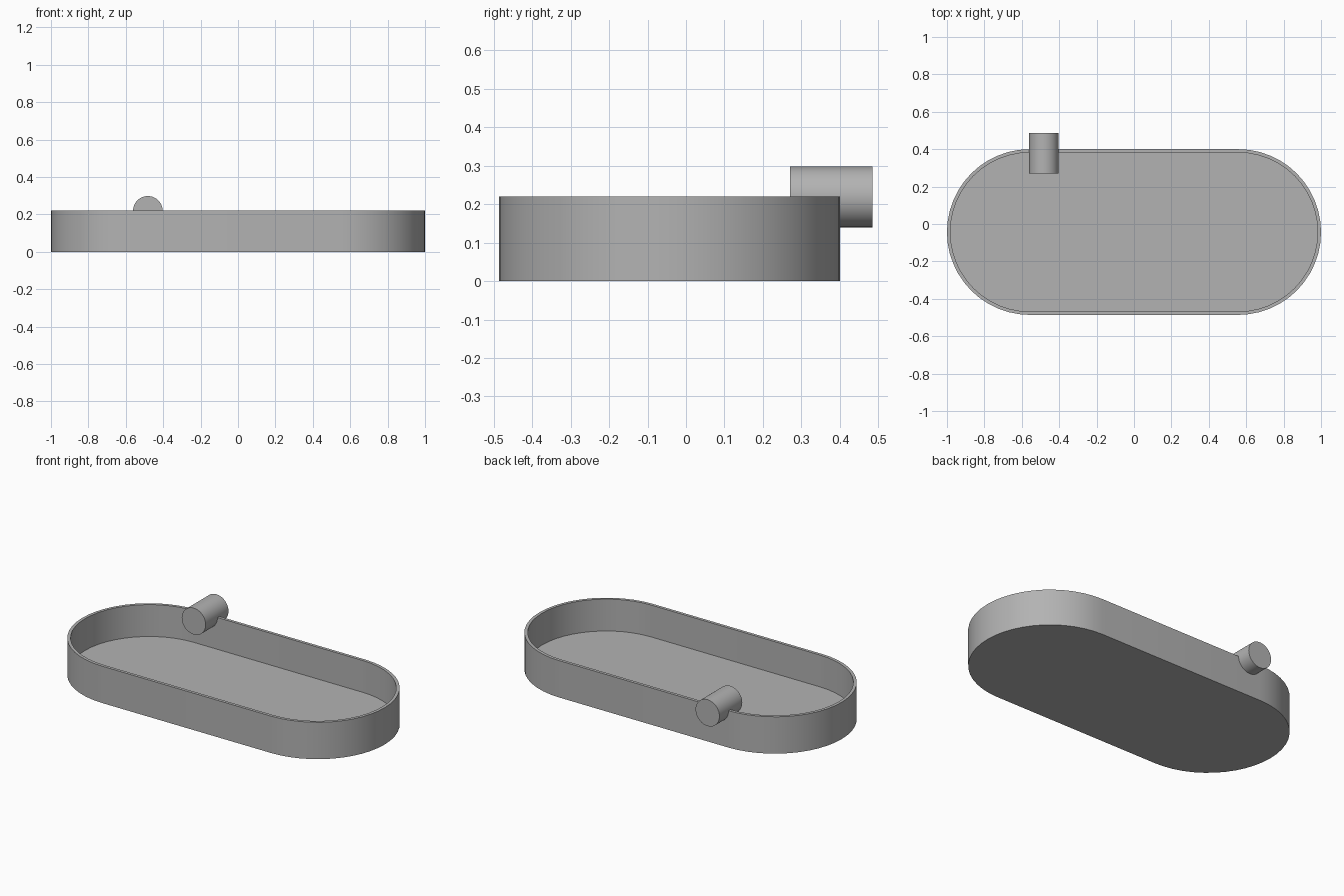
import bpy, bmesh, math

if "Cube" in bpy.data.objects:
    bpy.data.objects.remove(bpy.data.objects["Cube"])

grey = bpy.data.materials.new("plain grey")
grey.use_nodes = True
colour = (0.45, 0.45, 0.45, 1)
grey.diffuse_color = colour
grey.node_tree.nodes["Principled BSDF"].inputs["Base Color"].default_value = colour

CENTRE_Y = -0.043   # tray sits slightly forward of the pipe
HALF_STRAIGHT = 0.557
RADIUS = 0.443
HEIGHT = 0.22
WALL = 0.018
FLOOR = 0.03
ARC_STEPS = 24


def stadium(bm, radius, z):
    """Ring of vertices: two half circles joined by straight sides."""
    ring = []
    for side in (1, -1):
        for i in range(ARC_STEPS + 1):
            a = math.pi * (i / ARC_STEPS - 0.5)
            ring.append(bm.verts.new((side * (HALF_STRAIGHT + radius * math.cos(a)),
                                      CENTRE_Y + side * radius * math.sin(a), z)))
    return ring


def bridge(bm, lower, upper):
    n = len(lower)
    for i in range(n):
        j = (i + 1) % n
        bm.faces.new((lower[i], lower[j], upper[j], upper[i]))


def finish(obj):
    obj.data.materials.append(grey)
    bpy.ops.object.select_all(action='DESELECT')
    obj.select_set(True)
    bpy.context.view_layer.objects.active = obj
    bpy.ops.object.shade_smooth_by_angle(angle=math.radians(30))


# Tray: outer wall, rim, inner wall, then base and floor caps
bm = bmesh.new()
inner = RADIUS - WALL
rings = [stadium(bm, r, z) for r, z in
         ((RADIUS, 0), (RADIUS, HEIGHT), (inner, HEIGHT), (inner, FLOOR))]
for lower, upper in zip(rings, rings[1:]):
    bridge(bm, lower, upper)
bm.faces.new(rings[0][::-1])
bm.faces.new(rings[-1])
bmesh.ops.recalc_face_normals(bm, faces=bm.faces)
mesh = bpy.data.meshes.new("tray")
bm.to_mesh(mesh)
bm.free()
tray = bpy.data.objects.new("tray", mesh)
bpy.context.collection.objects.link(tray)
finish(tray)

# Pipe stub lying across the back rim
bpy.ops.mesh.primitive_cylinder_add(vertices=48, radius=0.079, depth=0.215,
                                    location=(-0.482, 0.378, 0.219),
                                    rotation=(math.pi / 2, 0, 0))
pipe = bpy.context.object
pipe.name = "pipe_stub"
finish(pipe)
